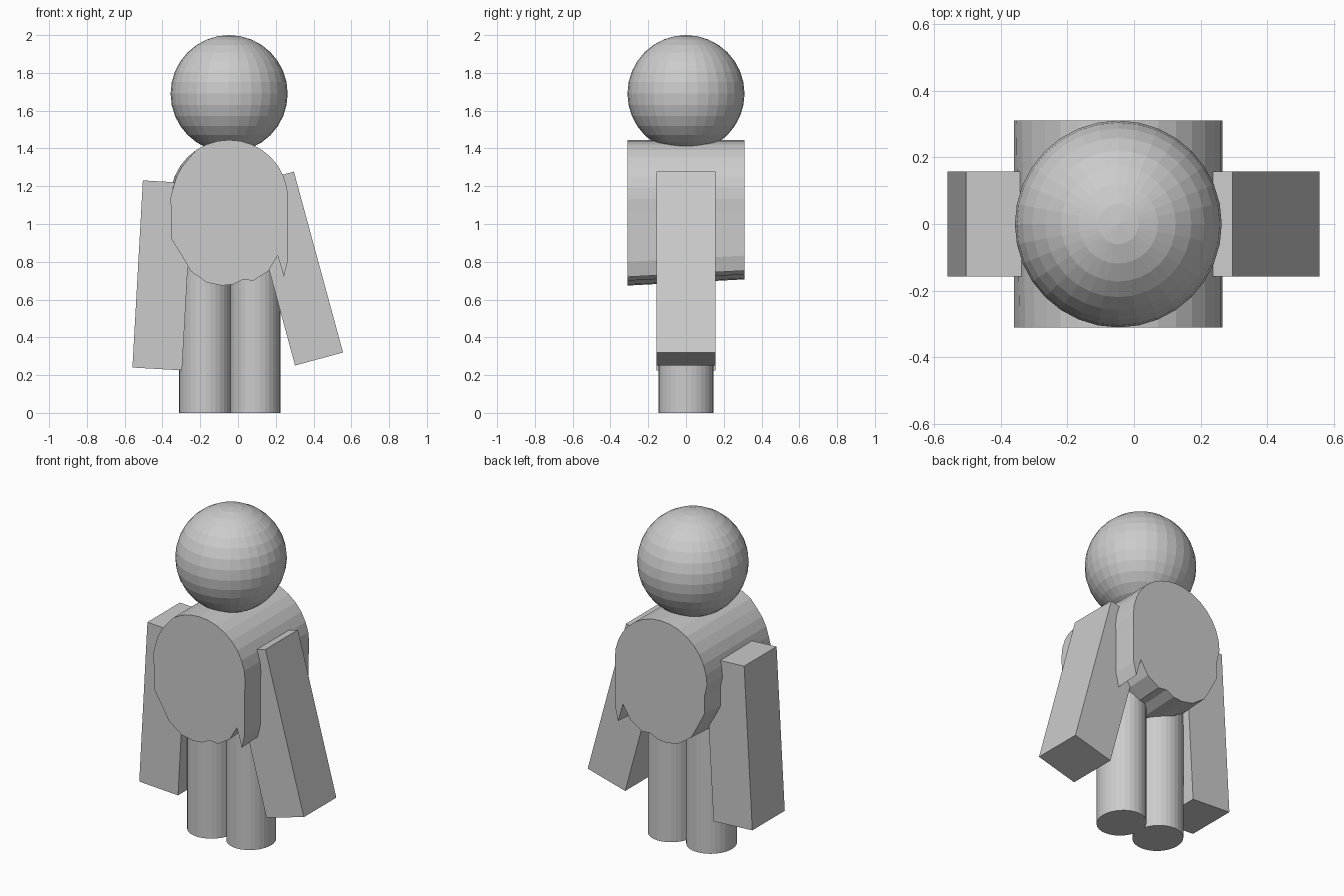
import bpy, bmesh
from math import cos, sin, radians
from mathutils import Matrix

if "Cube" in bpy.data.objects:
    bpy.data.objects.remove(bpy.data.objects["Cube"], do_unlink=True)

grey = bpy.data.materials.new("plain grey")
grey.use_nodes = True
colour = (0.6, 0.6, 0.6, 1)
grey.diffuse_color = colour
grey.node_tree.nodes["Principled BSDF"].inputs["Base Color"].default_value = colour

CX = -0.047  # centre line of the body


def add_object(name, bm, location=(0, 0, 0), scale=(1, 1, 1), tilt=0):
    bmesh.ops.recalc_face_normals(bm, faces=bm.faces[:])
    mesh = bpy.data.meshes.new(name)
    bm.to_mesh(mesh)
    bm.free()
    mesh.materials.append(grey)
    ob = bpy.data.objects.new(name, mesh)
    ob.location, ob.scale = location, scale
    ob.rotation_euler.y = radians(tilt)
    bpy.context.collection.objects.link(ob)


# Head: faceted ball
bm = bmesh.new()
bmesh.ops.create_uvsphere(bm, u_segments=32, v_segments=16, radius=0.31)
add_object("head", bm, (CX, 0, 1.69))

# Legs: upright cylinders ending inside the torso
for name, x, rx in (("right_leg", -0.173, 0.139), ("left_leg", 0.09, 0.135)):
    bm = bmesh.new()
    bmesh.ops.create_cone(bm, cap_ends=True, segments=32, radius1=1, radius2=1, depth=1)
    add_object(name, bm, (x, 0, 0.45), (rx, 0.145, 0.9))

# Arms: tilted boxes
for name, x, z, tilt in (("right_arm", -0.4, 0.728, 3.2), ("left_arm", 0.299, 0.764, -15.2)):
    bm = bmesh.new()
    bmesh.ops.create_cube(bm, size=1)
    add_object(name, bm, (x, 0, z), (0.263, 0.314, 0.992), tilt)

# Torso: round shoulders above a ragged hem, run from front to back
hem = [(-0.352, 1.06), (-0.352, 0.92), (-0.29, 0.82), (-0.25, 0.75), (-0.164, 0.69),
       (-0.085, 0.674), (-0.026, 0.68), (0.026, 0.706), (0.08, 0.7), (0.16, 0.75),
       (0.21, 0.833), (0.243, 0.72), (0.262, 0.8), (0.262, 1.06)]


def torso_ring(back):
    ring = []
    for i in range(17):
        a = radians(i * 11.25)
        # the front right shoulder is slightly flattened
        r = 0.312 if back or not 11 < i < 16 else 0.302
        ring.append((CX + r * cos(a), 1.133 + r * sin(a)))
    for x, z in hem:
        if back:
            x = max(x, -0.342)
            z += 0.033 if z < 1 else 0
        ring.append((x, z))
    return ring


bm = bmesh.new()
front = [bm.verts.new((x, -0.31, z)) for x, z in torso_ring(False)]
rear = [bm.verts.new((x, 0.31, z)) for x, z in torso_ring(True)]
bm.faces.new(front)
bm.faces.new(rear[::-1])
for i in range(len(front)):
    j = (i + 1) % len(front)
    bm.faces.new((front[i], rear[i], rear[j], front[j]))
add_object("torso", bm)
